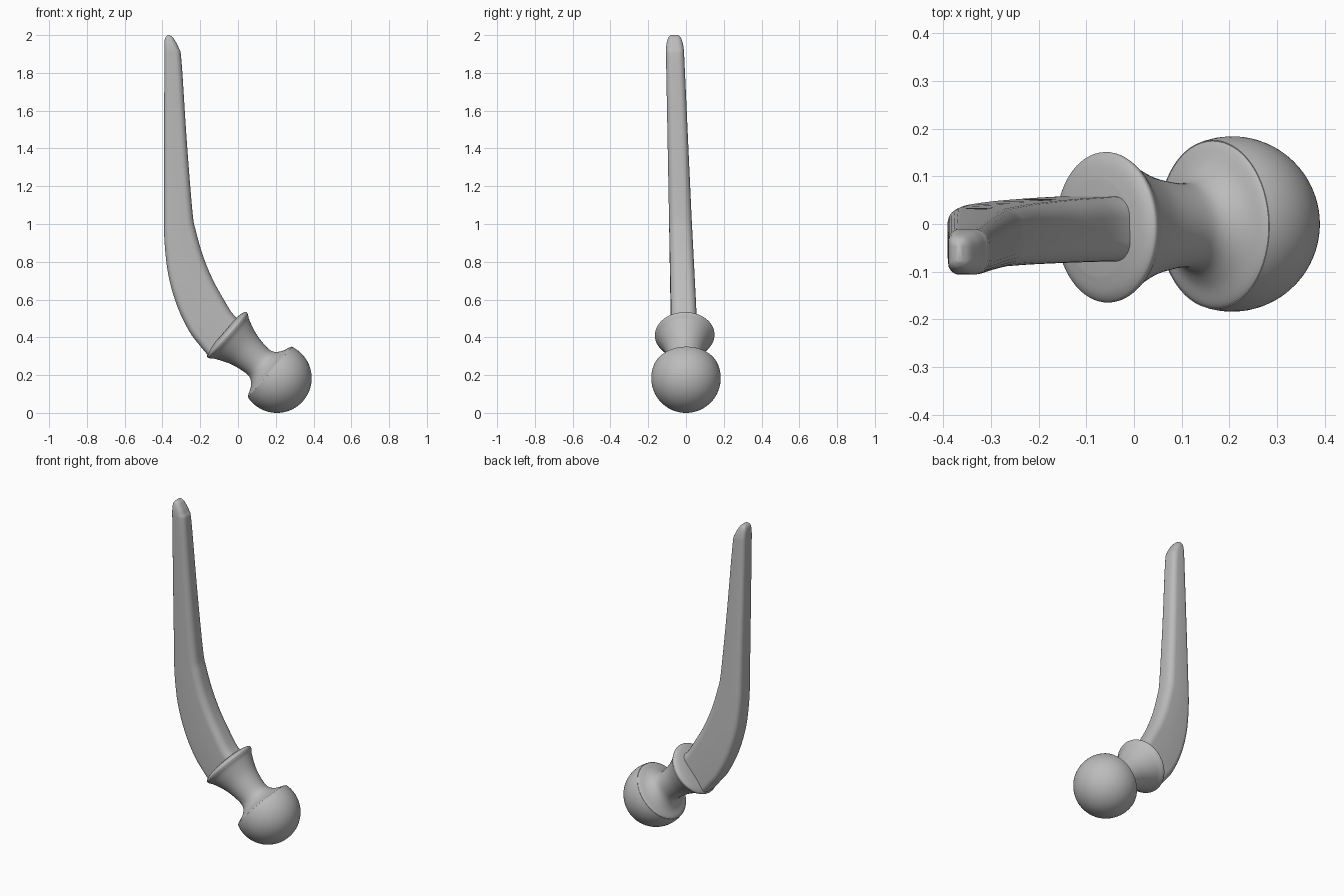
import bpy, bmesh, math
from mathutils import Vector

if "Cube" in bpy.data.objects:
    bpy.data.objects.remove(bpy.data.objects["Cube"])

metal = bpy.data.materials.new("brushed_grey_metal")
metal.diffuse_color = (0.5, 0.5, 0.5, 1)
metal.use_nodes = True
metal.node_tree.nodes["Principled BSDF"].inputs["Base Color"].default_value = metal.diffuse_color

COLLAR = Vector((-0.06, -0.007, 0.415))
BALL = Vector((0.206, 0.0, 0.184))
AXIS = BALL - COLLAR
REACH = AXIS.length
R = 0.184


def smooth_curve(pts, steps):
    """Catmull-Rom interpolation through tuples of any length."""
    out = []
    for i in range(len(pts) - 1):
        p = [pts[max(i - 1, 0)], pts[i], pts[i + 1], pts[min(i + 2, len(pts) - 1)]]
        for k in range(steps):
            t = k / steps
            out.append([0.5 * (2 * b + (c - a) * t + (2 * a - 5 * b + 4 * c - d) * t * t
                               + (3 * b - a - 3 * c + d) * t ** 3) for a, b, c, d in zip(*p)])
    return out + [list(pts[-1])]


def loft(name, rings, angle=50):
    """Skin closed rings of equal length and cap both ends."""
    bm = bmesh.new()
    loops = [[bm.verts.new(v) for v in ring] for ring in rings]
    n = len(loops[0])
    for a, b in zip(loops, loops[1:]):
        for i in range(n):
            j = (i + 1) % n
            bm.faces.new((a[i], a[j], b[j], b[i]))
    bm.faces.new(loops[0][::-1])
    bm.faces.new(loops[-1])
    bmesh.ops.recalc_face_normals(bm, faces=bm.faces)
    mesh = bpy.data.meshes.new(name)
    bm.to_mesh(mesh)
    bm.free()
    mesh.materials.append(metal)
    ob = bpy.data.objects.new(name, mesh)
    bpy.context.collection.objects.link(ob)
    bpy.ops.object.select_all(action='DESELECT')
    ob.select_set(True)
    bpy.context.view_layer.objects.active = ob
    bpy.ops.object.shade_smooth_by_angle(angle=math.radians(angle))
    return ob


def lathe(name, profile, segments=64):
    """Revolve (distance, radius) points about the neck axis."""
    q = AXIS.to_track_quat('Z', 'Y')
    turns = [2 * math.pi * i / segments for i in range(segments)]
    return loft(name, [[COLLAR + q @ Vector((r * math.cos(a), r * math.sin(a), s))
                        for a in turns] for s, r in profile])


# Collar flange and waisted neck, flaring out to the rim of the head
neck = [(-0.02, 0.10), (-0.013, 0.135), (-0.004, 0.153), (0.005, 0.158), (0.018, 0.152),
        (0.042, 0.136), (0.119, 0.104), (0.208, 0.088), (0.25, 0.096), (0.279, 0.127),
        (0.295, 0.165), (0.303, 0.176)]
lathe("neck_and_collar", smooth_curve(neck, 4))

# Ball head, cut off at the rim
start = math.acos(-(REACH - 0.302) / R)
arc = [start * (1 - i / 28) for i in range(28)] + [0.01]
lathe("ball_head", [(REACH + R * math.cos(a), R * math.sin(a)) for a in arc])


# Stem: outer edge x, z, inner edge x, z, thickness factor
stem = [(-0.155, 0.300, 0.005, 0.490, 1), (-0.205, 0.360, -0.035, 0.534, 1),
        (-0.257, 0.430, -0.085, 0.617, 1), (-0.320, 0.560, -0.135, 0.709, 1),
        (-0.368, 0.725, -0.185, 0.830, 1), (-0.389, 0.905, -0.222, 0.960, 1),
        (-0.391, 1.063, -0.241, 1.063, 1), (-0.391, 1.450, -0.272, 1.450, 1),
        (-0.390, 1.862, -0.299, 1.862, 1), (-0.390, 1.930, -0.313, 1.930, 0.98),
        (-0.389, 1.970, -0.333, 1.970, 0.84), (-0.383, 1.990, -0.347, 1.990, 0.66),
        (-0.372, 2.000, -0.362, 2.000, 0.40)]


def stem_ring(ox, oz, ix, iz, factor):
    """Rounded rectangle spanning the outer and inner edges."""
    outer, inner = Vector((ox, 0, oz)), Vector((ix, 0, iz))
    width = (inner - outer).length
    u = (inner - outer) / width
    t = ((oz + iz) / 2 - 0.5) / 1.4
    half = (0.067 - 0.019 * t) * factor
    mid = -0.013 - 0.045 * t
    ring = []
    for quarter, (side, up) in enumerate([(1, 1), (0, 1), (0, -1), (1, -1)]):
        r = min(half * (0.65 if side else 0.5), width * 0.48)
        cu = width - r if side else r
        cv = up * (half - r)
        for k in range(7):
            a = math.pi / 2 * (quarter + k / 6)
            ring.append(outer + u * (cu + r * math.cos(a))
                        + Vector((0, mid + cv + r * math.sin(a), 0)))
    return ring


loft("curved_stem", [stem_ring(*s) for s in smooth_curve(stem, 4)])
